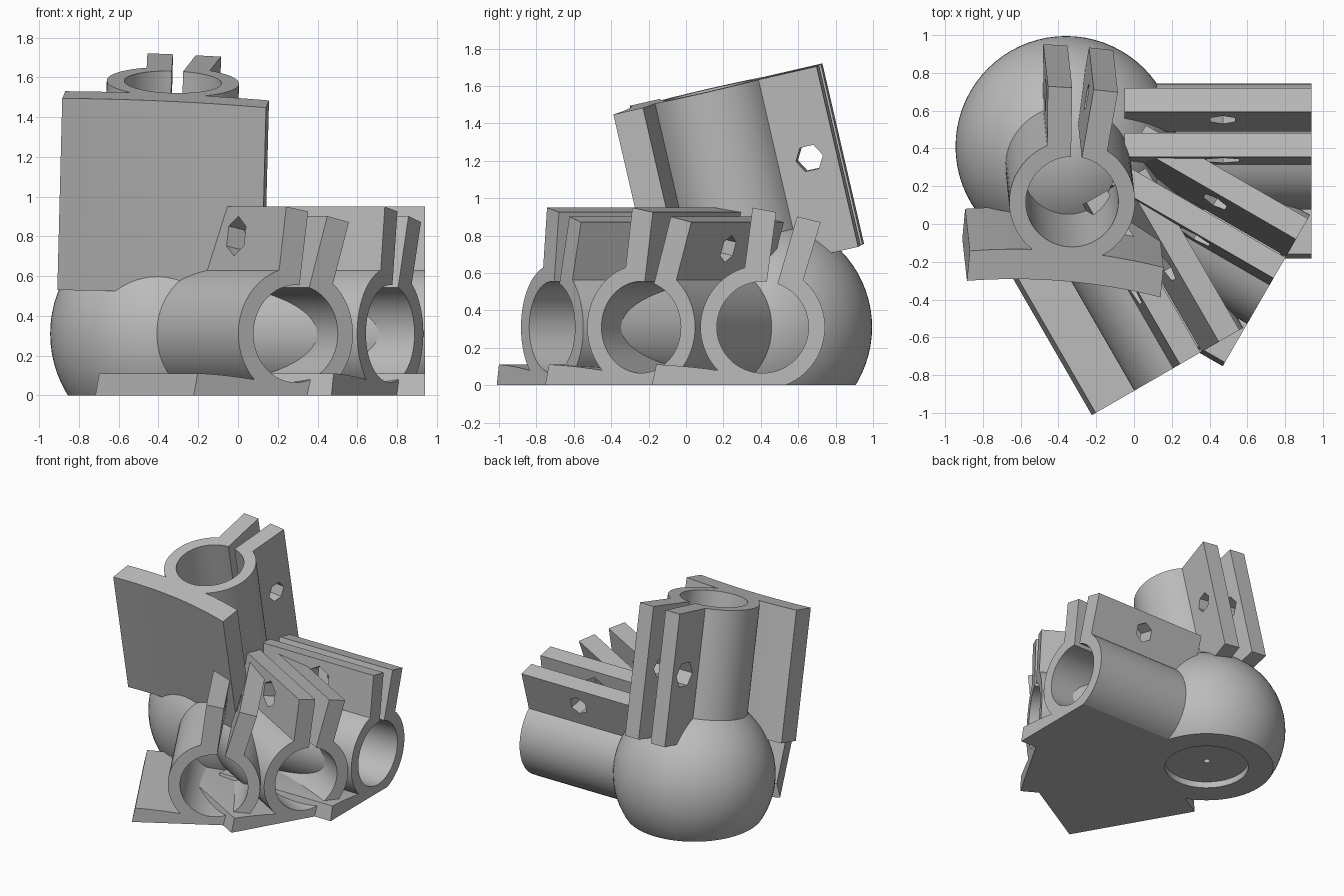
import bpy, bmesh
from math import sin, cos, pi, radians, sqrt, atan2
from mathutils import Matrix, Vector

if "Cube" in bpy.data.objects:
    bpy.data.objects.remove(bpy.data.objects["Cube"])

grey = bpy.data.materials.new("plain grey")
grey.use_nodes = True
grey.diffuse_color = (0.5, 0.5, 0.5, 1)
grey.node_tree.nodes["Principled BSDF"].inputs["Base Color"].default_value = (0.5, 0.5, 0.5, 1)

HUB = Vector((-0.36, 0.41, 0.31))
START, END = 0.31, 1.3           # socket extent measured from the hub
R_OUT, R_IN = 0.333, 0.245
PLATE_HALF = 0.515


def new_object(name, bm):
    bmesh.ops.recalc_face_normals(bm, faces=bm.faces)
    mesh = bpy.data.meshes.new(name)
    bm.to_mesh(mesh)
    bm.free()
    obj = bpy.data.objects.new(name, mesh)
    bpy.context.collection.objects.link(obj)
    return obj


def activate(obj):
    bpy.ops.object.select_all(action='DESELECT')
    obj.select_set(True)
    bpy.context.view_layer.objects.active = obj


def cut(obj, cutter):
    mod = obj.modifiers.new("cut", 'BOOLEAN')
    mod.operation = 'DIFFERENCE'
    mod.solver = 'EXACT'
    mod.object = cutter
    activate(obj)
    bpy.ops.object.modifier_apply(modifier=mod.name)
    bpy.data.objects.remove(cutter)


def prism(sides, radius, depth, matrix):
    bm = bmesh.new()
    bmesh.ops.create_cone(bm, cap_ends=True, segments=sides, radius1=radius,
                          radius2=radius, depth=depth, matrix=matrix)
    return new_object("cutter", bm)


def cut_floor(obj):
    bm = bmesh.new()
    bmesh.ops.create_cube(bm, size=4, matrix=Matrix.Translation((0, 0, -2)))
    cut(obj, new_object("cutter", bm))


def finish(obj):
    obj.data.materials.clear()
    obj.data.materials.append(grey)
    activate(obj)
    bpy.ops.object.shade_smooth_by_angle(angle=radians(25))


def arc(r, a0, a1, n):
    return [(r * cos(a0 + (a1 - a0) * i / n), r * sin(a0 + (a1 - a0) * i / n))
            for i in range(n + 1)]


def bowed(u, v):
    return (u, v - 0.043 * (u / PLATE_HALF) ** 2)


def clamp_profile():
    # right half: clamp fin, tube wall, bowed plate
    half = [(0.057, 0.617), (0.186, 0.614)]
    fin_foot = 0.16
    join = 0.187
    half += arc(R_OUT, atan2(sqrt(R_OUT**2 - fin_foot**2), fin_foot),
                atan2(-sqrt(R_OUT**2 - join**2), join), 24)
    steps = 8
    for i in range(1, steps + 1):
        half.append(bowed(join + (PLATE_HALF - join) * i / steps, -0.27))
    for i in range(steps):
        half.append(bowed(PLATE_HALF * (1 - i / steps), -0.433))
    mirrored = [(-u, v) for u, v in reversed(half)]
    # bore, open at the slot between the fins
    slot = atan2(R_IN, 0.029)
    bore = arc(R_IN, pi - slot, 2 * pi + slot, 64)
    return half + [bowed(0, -0.433)] + mirrored + bore


def socket(name, w, u, v, roll, clip):
    c, s = cos(radians(roll)), sin(radians(roll))
    u, v = u * c - v * s, u * s + v * c
    frame = Matrix((u, v, w)).transposed().to_4x4()
    frame.translation = HUB
    bm = bmesh.new()
    face = bm.faces.new([bm.verts.new((a, b, START)) for a, b in clamp_profile()])
    ext = bmesh.ops.extrude_face_region(bm, geom=[face], use_keep_orig=True)
    top = [g for g in ext["geom"] if isinstance(g, bmesh.types.BMVert)]
    bmesh.ops.translate(bm, verts=top, vec=(0, 0, END - START))
    bmesh.ops.transform(bm, matrix=frame, verts=bm.verts)
    obj = new_object(name, bm)
    # bolt hole in one fin, wider nut hole in the other
    for side, radius in ((1, 0.075), (-1, 0.1)):
        place = (frame @ Matrix.Translation((side * 0.13, 0.465, 0.83))
                 @ Matrix.Rotation(pi / 2, 4, 'Y') @ Matrix.Rotation(0, 4, 'Z'))
        cut(obj, prism(6, radius, 0.24, place))
    if clip:
        cut_floor(obj)
    finish(obj)


# ball hub with flat foot, shallow recess and centre hole
bm = bmesh.new()
bmesh.ops.create_uvsphere(bm, u_segments=72, v_segments=36, radius=0.585,
                          matrix=Matrix.Translation(HUB))
ball = new_object("ball_hub", bm)
cut_floor(ball)
foot = Vector((HUB.x, HUB.y, 0))
cut(ball, prism(48, 0.31, 0.1, Matrix.Translation(foot)))
cut(ball, prism(12, 0.025, 0.4, Matrix.Translation(foot)))
finish(ball)

# three level sockets fanned out from the hub
for name, deg in (("side_socket", 0), ("middle_socket", -30), ("front_socket", -60)):
    a = radians(deg)
    socket(name, Vector((cos(a), sin(a), 0)), Vector((-sin(a), cos(a), 0)),
           Vector((0, 0, 1)), 12, True)

# leaning upright socket
w = Vector((0.025, -0.225, 0.974)).normalized()
u = Vector((0, 1, 0)).cross(w).normalized()
socket("upright_socket", w, u, w.cross(u), 5, False)
